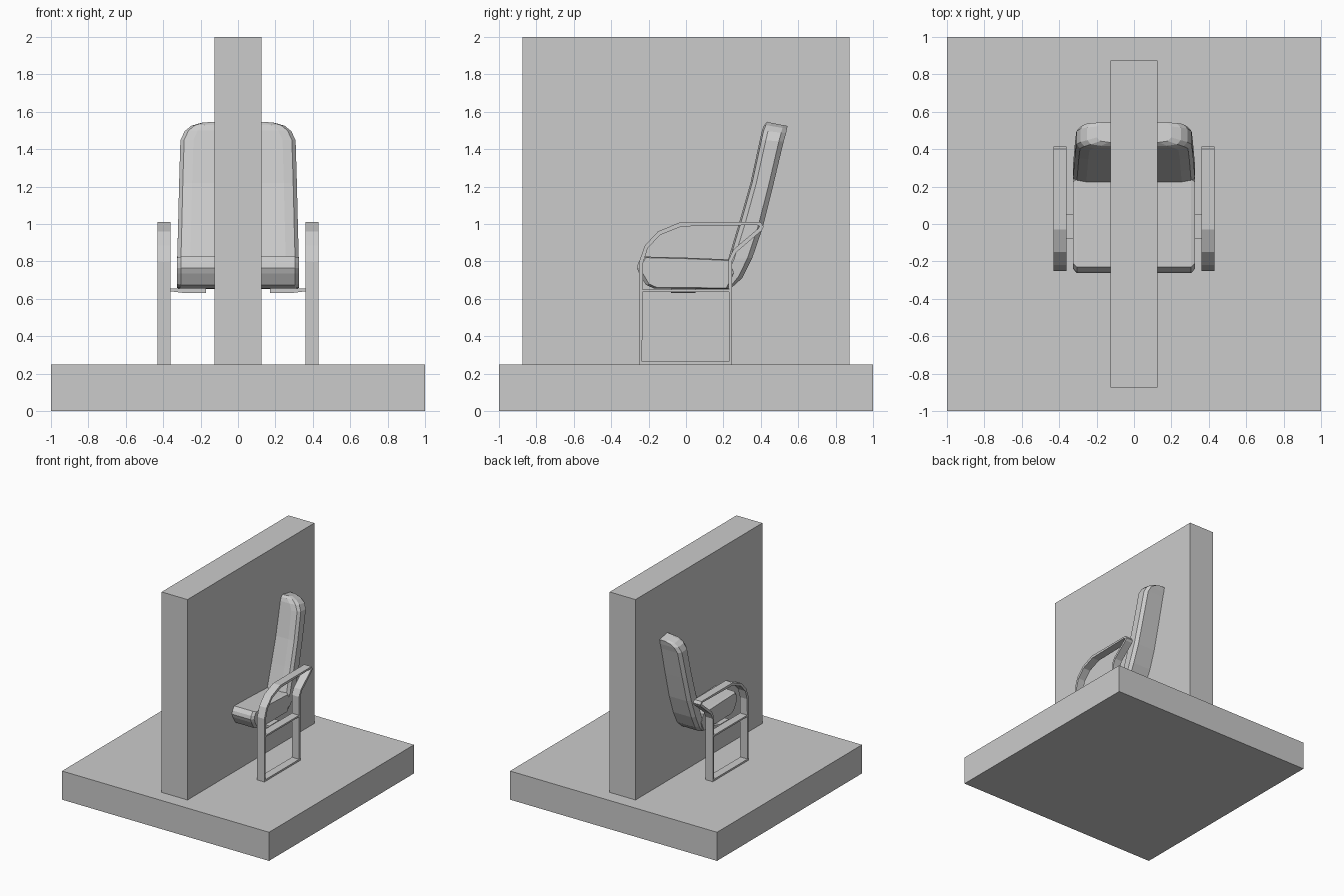
import bpy, bmesh


def finish(bm, name):
    bmesh.ops.recalc_face_normals(bm, faces=bm.faces)
    me = bpy.data.meshes.new(name)
    bm.to_mesh(me)
    bm.free()
    ob = bpy.data.objects.new(name, me)
    bpy.context.collection.objects.link(ob)
    return ob


def box(name, lo, hi):
    bm = bmesh.new()
    bmesh.ops.create_cube(bm, size=1)
    for v in bm.verts:
        v.co = [l + (c + 0.5) * (h - l) for c, l, h in zip(v.co, lo, hi)]
    return finish(bm, name)


def loft(name, rings, closed=False):
    """Join rings of equal length; cap the ends unless the loft is closed."""
    bm = bmesh.new()
    vs = [[bm.verts.new(p) for p in r] for r in rings]
    n = len(vs[0])
    for a, b in zip(vs, vs[1:] + (vs[:1] if closed else [])):
        for i in range(n):
            bm.faces.new((a[i], a[(i + 1) % n], b[(i + 1) % n], b[i]))
    if not closed:
        bm.faces.new(vs[0])
        bm.faces.new(vs[-1])
    return finish(bm, name)


# Floor slab and dividing wall
box("floor_slab", (-1, -1, 0), (1, 1, 0.25))
box("dividing_wall", (-0.125, -0.875, 0.25), (0.125, 0.875, 2))

# Seat cushion: side profile swept across, narrowed at both ends
seat = [(-0.17, 0.655), (-0.215, 0.675), (-0.25, 0.735), (-0.262, 0.765),
        (-0.255, 0.795), (-0.23, 0.826), (0.0, 0.82), (0.24, 0.81),
        (0.27, 0.74), (0.23, 0.652)]


def seat_ring(x, s):
    return [(x, 0.03 + (y - 0.03) * s, 0.74 + (z - 0.74) * s) for y, z in seat]


loft("seat", [seat_ring(-0.325, 0.93), seat_ring(-0.305, 1),
              seat_ring(0.305, 1), seat_ring(0.325, 0.93)])

# Backrest: front y, z, back y, z, half width for each level
levels = [(0.20, 0.665, 0.235, 0.652, 0.315), (0.20, 0.75, 0.30, 0.71, 0.322),
          (0.225, 0.81, 0.355, 0.82, 0.325), (0.285, 1.01, 0.41, 0.98, 0.32),
          (0.345, 1.22, 0.465, 1.20, 0.315), (0.395, 1.45, 0.522, 1.44, 0.308),
          (0.406, 1.50, 0.535, 1.485, 0.285), (0.418, 1.53, 0.54, 1.51, 0.25),
          (0.436, 1.545, 0.543, 1.524, 0.20)]


def back_ring(fy, fz, by, bz, w):
    half = [(w - 0.07, 0), (w - 0.02, 0.07), (w, 0.25), (w, 0.8), (w - 0.025, 1)]
    pts = half + [(-x, t) for x, t in reversed(half)]
    return [(x, fy + (by - fy) * t, fz + (bz - fz) * t) for x, t in pts]


loft("backrest", [back_ring(*l) for l in levels])

# Side frames: bent flat bar with outer and inner outline, plus rail and bracket
outer = [(-0.25, 0.25), (-0.25, 0.80), (-0.22, 0.885), (-0.15, 0.96),
         (-0.03, 1.01), (0.40, 1.01), (0.415, 0.985), (0.405, 0.965),
         (0.27, 0.85), (0.245, 0.80), (0.245, 0.25)]
inner = [(-0.235, 0.265), (-0.23, 0.79), (-0.205, 0.87), (-0.14, 0.94),
         (-0.025, 0.987), (0.38, 0.995), (0.394, 0.987), (0.385, 0.975),
         (0.255, 0.865), (0.228, 0.81), (0.23, 0.265)]
for side, s in (("left", -1), ("right", 1)):
    xo, xi = s * 0.43, s * 0.36
    loft(side + "_arm_frame",
         [[(xo, *o), (xi, *o), (xi, *i), (xo, *i)] for o, i in zip(outer, inner)],
         closed=True)
    box(side + "_frame_rail", (min(xo, xi), -0.24, 0.636), (max(xo, xi), 0.235, 0.65))
    # Mounting bracket under the seat
    loft(side + "_bracket",
         [[(s * x, -h, z), (s * x, h - 0.03, z), (s * x, h - 0.03, 0.655), (s * x, -h, 0.655)]
          for x, h, z in ((0.17, 0.08, 0.63), (0.28, 0.08, 0.63), (0.36, 0.08, 0.64))])
